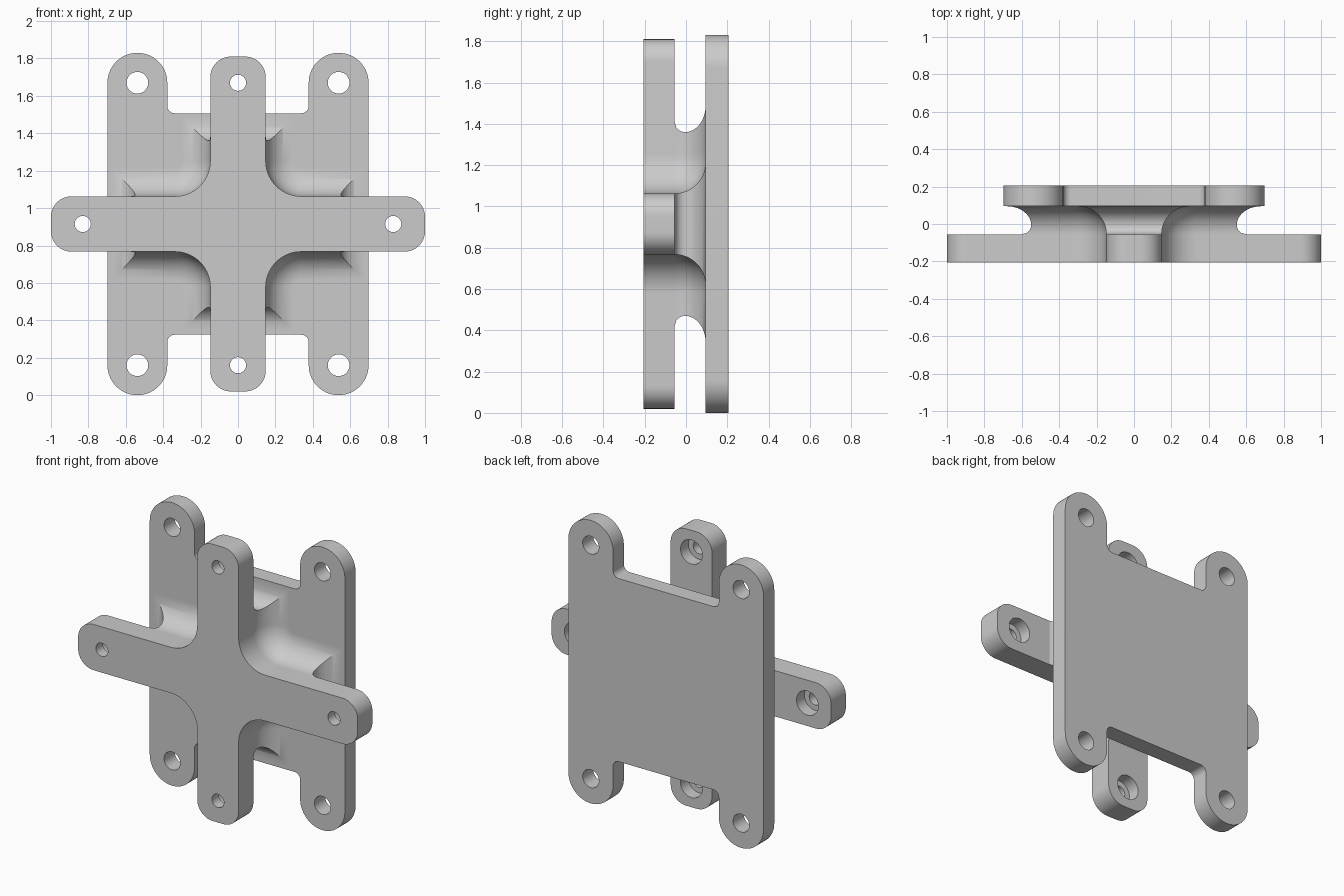
import bpy, bmesh, math
from mathutils import Vector

cube = bpy.data.objects.get("Cube")
if cube:
    bpy.data.objects.remove(cube, do_unlink=True)

MID = 0.915                                  # height of the centre
FRONT, ARM_BACK, PLATE_FRONT, BACK = -0.205, -0.055, 0.095, 0.205
ARM = 0.148                                  # half width of the cross arms
QUADRANTS = [(1, 1), (-1, 1), (-1, -1), (1, -1)]

grey = bpy.data.materials.new("plain grey")
grey.use_nodes = True
colour = (0.6, 0.6, 0.6, 1)
grey.diffuse_color = colour
grey.node_tree.nodes["Principled BSDF"].inputs["Base Color"].default_value = colour


def outline(quarter, steps=14):
    """Mirror (x, z, radius) corners to four quadrants and round them."""
    corners = []
    for sx, sz in QUADRANTS:
        part = quarter if sx * sz > 0 else quarter[::-1]
        corners += [(Vector((x * sx, z * sz)), r) for x, z, r in part]
    points = []
    for i, (p, r) in enumerate(corners):
        if r == 0:
            points.append(p)
            continue
        a = (corners[i - 1][0] - p).normalized()
        b = (corners[(i + 1) % len(corners)][0] - p).normalized()
        for k in range(steps + 1):
            t = math.pi / 2 * k / steps
            points.append(p + r * (a + b - b * math.cos(t) - a * math.sin(t)))
    return points


def loft(name, layers):
    """Skin a closed solid through (y, outline) layers."""
    bm = bmesh.new()
    rings = [[bm.verts.new((p.x, y, p.y + MID)) for p in pts] for y, pts in layers]
    for low, high in zip(rings, rings[1:]):
        n = len(low)
        for i in range(n):
            j = (i + 1) % n
            bm.faces.new((low[i], low[j], high[j], high[i]))
    bm.faces.new(rings[0])
    bm.faces.new(rings[-1])
    bmesh.ops.recalc_face_normals(bm, faces=bm.faces)
    mesh = bpy.data.meshes.new(name)
    bm.to_mesh(mesh)
    bm.free()
    mesh.materials.append(grey)
    obj = bpy.data.objects.new(name, mesh)
    bpy.context.collection.objects.link(obj)
    return obj


def select(obj):
    bpy.ops.object.select_all(action="DESELECT")
    obj.select_set(True)
    bpy.context.view_layer.objects.active = obj


def drill(obj, x, z, radius, y0, y1):
    """Cut a round hole along y."""
    bpy.ops.mesh.primitive_cylinder_add(
        vertices=40, radius=radius, depth=y1 - y0,
        location=(x, (y0 + y1) / 2, z + MID), rotation=(math.pi / 2, 0, 0))
    cutter = bpy.context.object
    cutter.hide_render = True
    cutter.data.materials.append(grey)
    select(obj)
    mod = obj.modifiers.new("hole", "BOOLEAN")
    mod.operation, mod.solver, mod.object = "DIFFERENCE", "EXACT", cutter
    bpy.ops.object.modifier_apply(modifier=mod.name)
    bpy.data.objects.remove(cutter, do_unlink=True)


# Back plate with four rounded ears
ears = outline([(0.698, MID, 0.1595), (0.378, MID, 0.1595), (0.378, 0.592, 0.04)])
plate = loft("back_plate", [(PLATE_FRONT, ears), (BACK, ears)])
for sx, sz in QUADRANTS:
    drill(plate, 0.538 * sx, 0.755 * sz, 0.058, 0, 0.3)

# Front cross with counterbored arm ends
cross_shape = outline([(1, ARM, 0.11), (ARM, ARM, 0.19), (ARM, 0.895, 0.11)])
cross = loft("front_cross", [(FRONT, cross_shape), (ARM_BACK, cross_shape)])
for s in (1, -1):
    for x, z in ((0.83 * s, 0), (0, 0.755 * s)):
        drill(cross, x, z, 0.043, -0.3, 0)
        drill(cross, x, z, 0.078, ARM_BACK - 0.08, 0)

# Cross-shaped core, flaring into the plate and undercut at its ends
FLARE = PLATE_FRONT - ARM_BACK
layers = []
STEPS = 30
for i in range(STEPS + 1):
    # finer layers towards the plate, where the flare runs out flat
    h = FLARE * math.sin(math.pi / 2 * i / STEPS)
    side = FLARE - math.sqrt(max(0, FLARE ** 2 - h ** 2))
    if h < 0.05:
        end = 0.05 - math.sqrt(0.05 ** 2 - (0.05 - h) ** 2)
    else:
        end = 0.13 * (1 - math.sqrt(max(0, 1 - ((h - 0.05) / 0.1) ** 2)))
    w = ARM + side
    layers.append((ARM_BACK + h, outline([
        (0.55 + end, w, 0), (w, w, 0.19 - side), (w, 0.445 + end, 0)])))
core = loft("core", layers)

for obj in (plate, cross, core):
    select(obj)
    bpy.ops.object.shade_smooth_by_angle(angle=math.radians(30))
